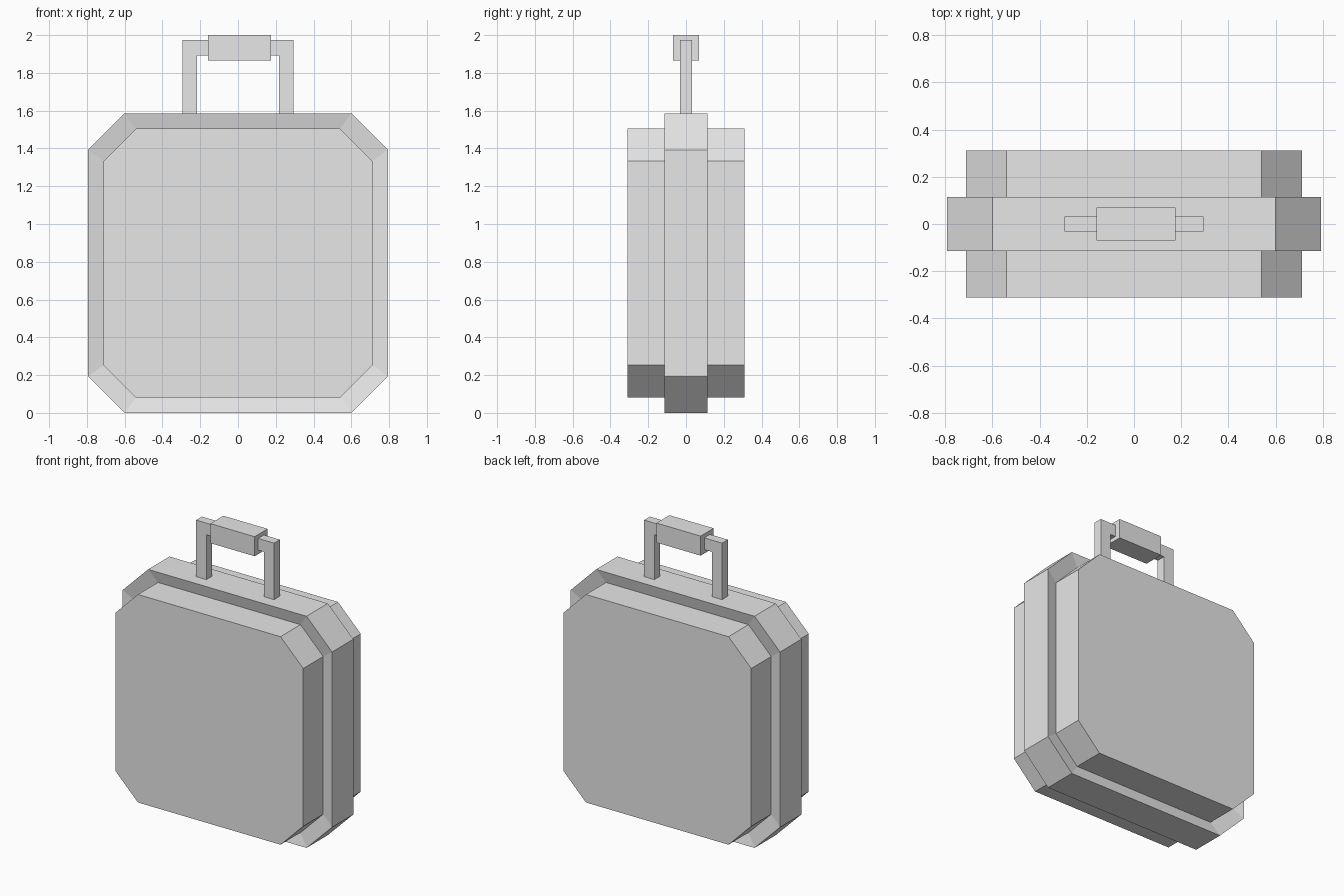
import bpy, bmesh

cube = bpy.data.objects.get("Cube")
if cube:
    bpy.data.objects.remove(cube, do_unlink=True)

grey = bpy.data.materials.new("light grey")
grey.use_nodes = True
colour = (0.8, 0.8, 0.8, 1)
grey.diffuse_color = colour
grey.node_tree.nodes["Principled BSDF"].inputs["Base Color"].default_value = colour

MID_Z = 0.793  # height of the case's centre


def octagon(half, flat):
    """Square outline with chamfered corners, counter-clockwise in x and z."""
    corner = [(half, flat), (flat, half)]
    outline = []
    for _ in range(4):
        outline += corner
        corner = [(-z, x) for x, z in corner]
    return [(x, z + MID_Z) for x, z in outline]


def loft(name, sections):
    """Join matching outlines, each given as (y, points), and cap both ends."""
    bm = bmesh.new()
    rings = [[bm.verts.new((x, y, z)) for x, z in pts] for y, pts in sections]
    for a, b in zip(rings, rings[1:]):
        for i in range(len(a)):
            j = (i + 1) % len(a)
            bm.faces.new((a[i], a[j], b[j], b[i]))
    bm.faces.new(rings[0])
    bm.faces.new(rings[-1])
    bmesh.ops.recalc_face_normals(bm, faces=bm.faces)
    mesh = bpy.data.meshes.new(name)
    bm.to_mesh(mesh)
    bm.free()
    mesh.materials.append(grey)
    obj = bpy.data.objects.new(name, mesh)
    bpy.context.collection.objects.link(obj)
    return obj


# Case: two shells either side of a wider band with undercut edges
shell = octagon(0.712, 0.54)
band = octagon(0.793, 0.6)
loft("case_body", [(-0.311, shell), (-0.095, shell), (-0.115, band),
                   (0.115, band), (0.095, shell), (0.311, shell)])

# Handle: upside-down U standing on the band
out_x, in_x, base, under, top = 0.295, 0.218, 1.58, 1.893, 1.973
frame = [(-out_x, base), (-in_x, base), (-in_x, under), (in_x, under),
         (in_x, base), (out_x, base), (out_x, top), (-out_x, top)]
loft("handle_frame", [(-0.031, frame), (0.031, frame)])

# Grip: thick block around the handle's crossbar
grip = [(-0.16, 1.866), (0.175, 1.866), (0.175, 2.0), (-0.16, 2.0)]
loft("handle_grip", [(-0.07, grip), (0.07, grip)])
